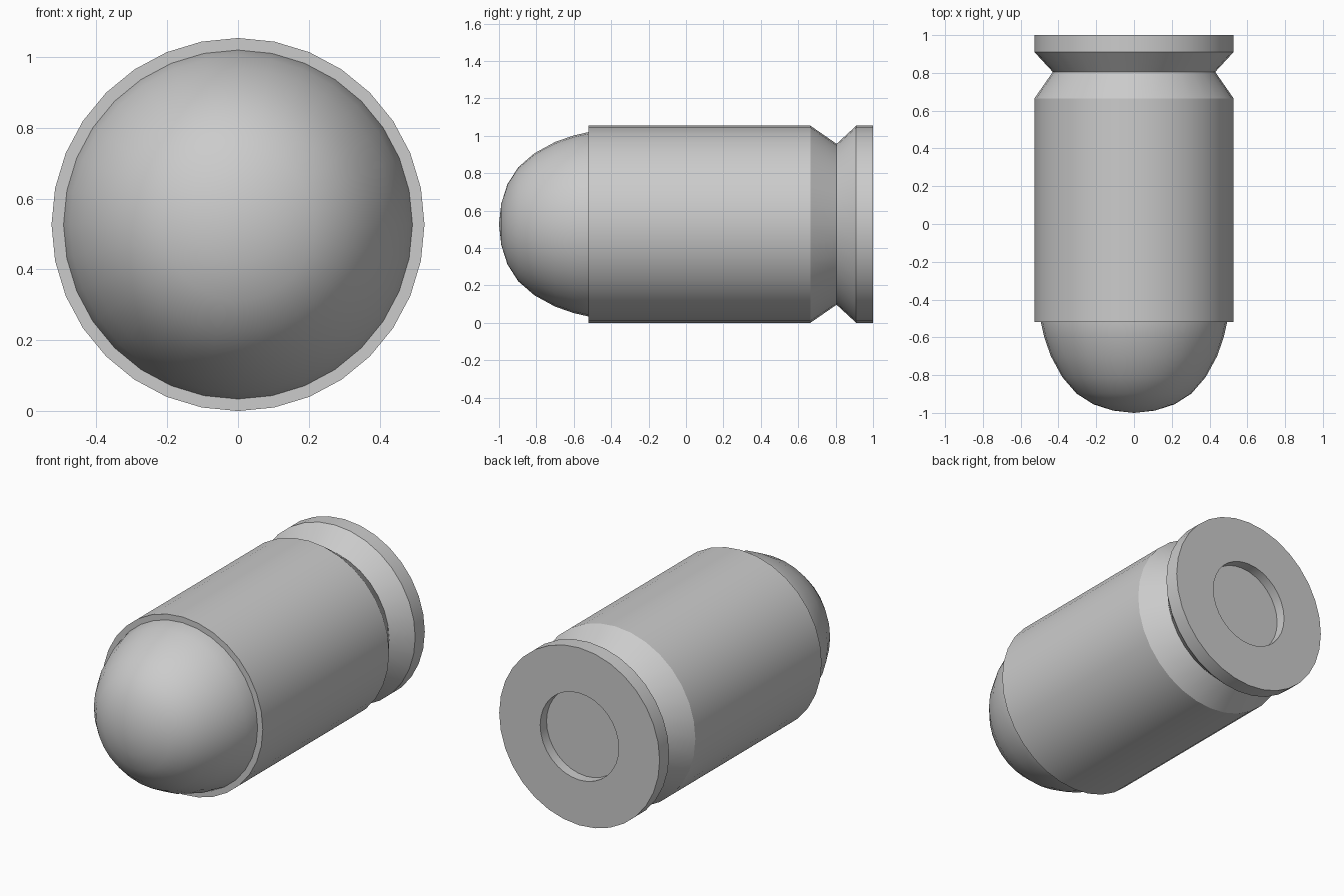
import bpy
import bmesh
import math

cube = bpy.data.objects.get("Cube")
if cube:
    bpy.data.objects.remove(cube, do_unlink=True)

SIDES = 32
RADIUS = 0.527

grey = bpy.data.materials.new("plain grey")
grey.use_nodes = True
colour = (0.6, 0.6, 0.6, 1.0)
grey.diffuse_color = colour
grey.node_tree.nodes["Principled BSDF"].inputs["Base Color"].default_value = colour


def lathe(name, profile):
    """Spin (radius, y) points about the long axis; radius 0 closes an end."""
    bm = bmesh.new()
    rings = []
    for r, y in profile:
        count = SIDES if r > 0 else 1
        rings.append([
            bm.verts.new((r * math.sin(math.tau * i / SIDES), y,
                          RADIUS + r * math.cos(math.tau * i / SIDES)))
            for i in range(count)])
    for a, b in zip(rings, rings[1:]):
        for i in range(SIDES):
            j = (i + 1) % SIDES
            corners = [a[i % len(a)], a[j % len(a)], b[j % len(b)], b[i % len(b)]]
            bm.faces.new(list(dict.fromkeys(corners)))
    bmesh.ops.recalc_face_normals(bm, faces=bm.faces)
    mesh = bpy.data.meshes.new(name)
    bm.to_mesh(mesh)
    bm.free()
    mesh.materials.append(grey)
    obj = bpy.data.objects.new(name, mesh)
    bpy.context.collection.objects.link(obj)
    bpy.ops.object.select_all(action='DESELECT')
    obj.select_set(True)
    bpy.context.view_layer.objects.active = obj
    bpy.ops.object.shade_smooth_by_angle(angle=math.radians(30))
    return obj


# Rounded nose, closed just inside the mouth of the casing
lathe("nose", [(0, -1), (0.11, -0.988), (0.214, -0.955), (0.305, -0.897),
               (0.38, -0.81), (0.44, -0.70), (0.475, -0.60), (0.493, -0.52),
               (0.493, -0.50), (0, -0.50)])

# Casing with mouth, extractor groove, rim and recessed primer pocket
lathe("casing", [(0, -0.48), (0.493, -0.48), (0.493, -0.52), (RADIUS, -0.52),
                 (RADIUS, 0.665), (0.43, 0.805), (RADIUS, 0.91), (RADIUS, 1.0),
                 (0.258, 1.0), (0.258, 0.94), (0, 0.94)])
